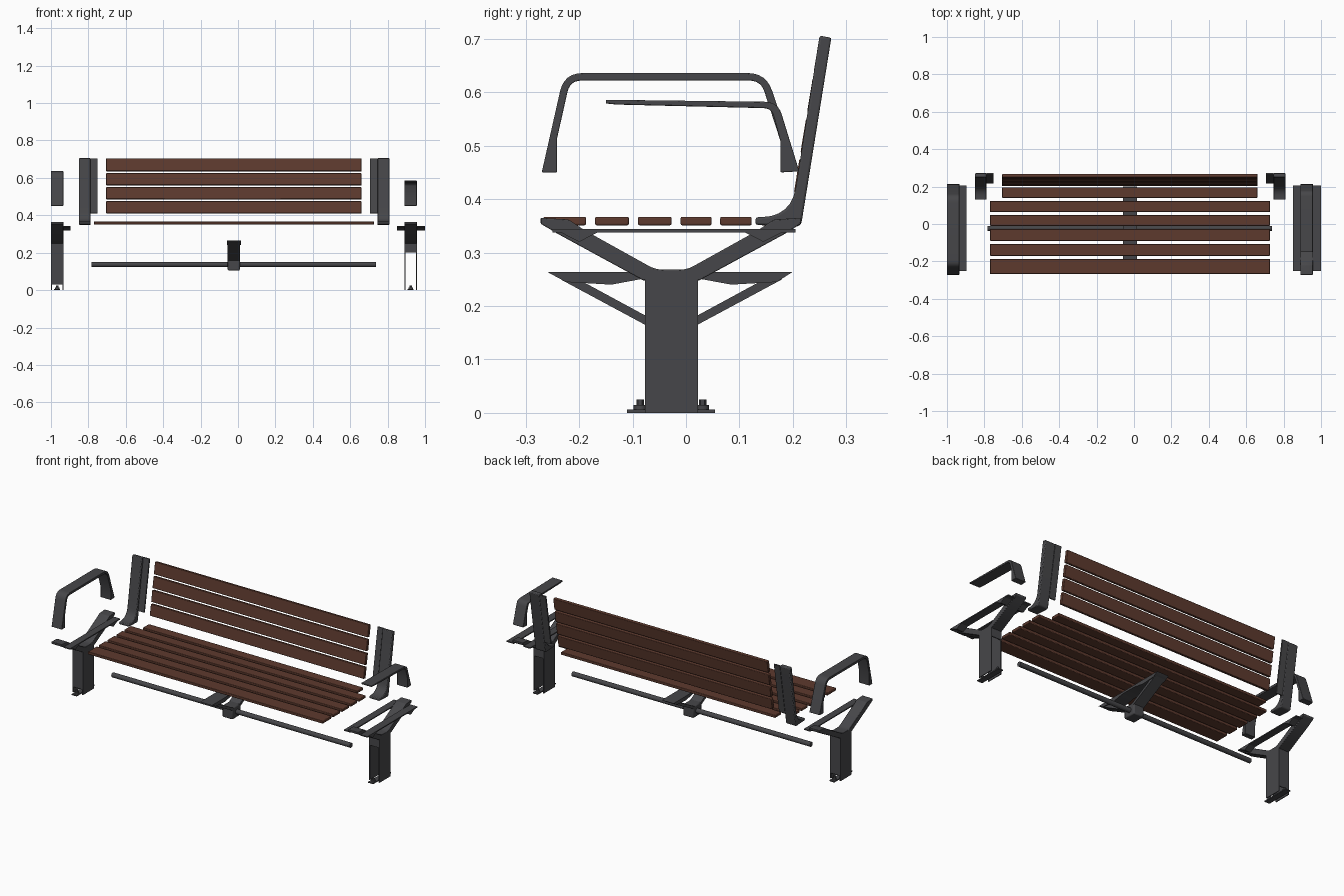
import bpy, bmesh, math
from mathutils import Vector

if "Cube" in bpy.data.objects:
    bpy.data.objects.remove(bpy.data.objects["Cube"])


def material(name, col):
    m = bpy.data.materials.new(name)
    m.diffuse_color = (*col, 1)
    m.use_nodes = True
    m.node_tree.nodes["Principled BSDF"].inputs["Base Color"].default_value = m.diffuse_color
    return m


METAL = material("dark grey metal", (0.062, 0.062, 0.067))
WOOD = material("brown wood", (0.11, 0.042, 0.027))


def finish(name, bm, mat, bevel=0.0):
    bmesh.ops.recalc_face_normals(bm, faces=bm.faces)
    me = bpy.data.meshes.new(name)
    bm.to_mesh(me)
    bm.free()
    me.materials.append(mat)
    ob = bpy.data.objects.new(name, me)
    bpy.context.collection.objects.link(ob)
    if bevel:
        b = ob.modifiers.new("bevel", 'BEVEL')
        b.width = bevel
        b.segments = 2
        b.limit_method = 'ANGLE'
    bpy.ops.object.select_all(action='DESELECT')
    ob.select_set(True)
    bpy.context.view_layer.objects.active = ob
    bpy.ops.object.shade_smooth_by_angle(angle=math.radians(35))
    return ob


def prism(name, pts, x0, x1, mat, bevel=0.0):
    """Side profile of (y, z) points extruded along x."""
    bm = bmesh.new()
    f = bm.faces.new([bm.verts.new((x0, y, z)) for y, z in pts])
    r = bmesh.ops.extrude_face_region(bm, geom=[f])
    for v in r["geom"]:
        if isinstance(v, bmesh.types.BMVert):
            v.co.x = x1
    return finish(name, bm, mat, bevel)


def box(name, x0, x1, y0, y1, z0, z1, mat, bevel=0.0):
    return prism(name, [(y0, z0), (y1, z0), (y1, z1), (y0, z1)], x0, x1, mat, bevel)


def cylinder(name, loc, r, depth, axis, mat, sides=20):
    bm = bmesh.new()
    bmesh.ops.create_cone(bm, cap_ends=True, segments=sides, radius1=r, radius2=r, depth=depth)
    rot = Vector((0, 0, 1)).rotation_difference(Vector(axis)).to_matrix()
    for v in bm.verts:
        v.co = rot @ v.co + Vector(loc)
    return finish(name, bm, mat)


def rounded(pts, radii, n=6):
    """Round selected corners of a polygon with quadratic curves."""
    out = []
    for i, p in enumerate(pts):
        r = radii.get(i, 0)
        p = Vector(p)
        if not r:
            out.append(tuple(p))
            continue
        a, b = Vector(pts[i - 1]), Vector(pts[(i + 1) % len(pts)])
        a = p + (a - p).normalized() * r
        b = p + (b - p).normalized() * r
        for k in range(n + 1):
            t = k / n
            out.append(tuple(a * (1 - t) ** 2 + p * 2 * t * (1 - t) + b * t * t))
    return out


# seat slats: five long ones and a shorter one at the back
for i, (y0, y1) in enumerate([(-0.267, -0.187), (-0.17, -0.107), (-0.09, -0.027),
                              (-0.01, 0.048), (0.064, 0.123), (0.14, 0.196)]):
    x0, x1 = (-0.705, 0.66) if i == 5 else (-0.77, 0.727)
    box(f"seat_slat_{i}", x0, x1, y0, y1, 0.351, 0.367, WOOD, 0.003)

# leaning back slats
SL = 0.164


def lean(z0, z1, front, thick):
    """Profile of a slab leaning with the backrest."""
    a, b = 0.195 + SL * (z0 - 0.37) + front, 0.195 + SL * (z1 - 0.37) + front
    return [(a, z0), (a + thick, z0 - thick * SL), (b + thick, z1 - thick * SL), (b, z1)]


for i, (z0, z1) in enumerate([(0.412, 0.476), (0.487, 0.551), (0.562, 0.626), (0.637, 0.705)]):
    prism(f"back_slat_{i}", lean(z0, z1, 0, 0.018), -0.705, 0.66, WOOD, 0.003)

# back supports with curved feet and inner flanges
post = rounded([(0.13, 0.352), (0.215, 0.348), (0.272, 0.702), (0.25, 0.706),
                (0.197, 0.368), (0.13, 0.366)], {4: 0.055, 1: 0.012})
for side, a, b, c, d in (("left", -0.85, -0.788, -0.788, -0.75),
                         ("right", 0.745, 0.81, 0.705, 0.745)):
    prism(side + "_back_post", post, a, b, METAL, 0.004)
    prism(side + "_back_flange", lean(0.412, 0.703, 0.014, 0.008), c, d, METAL)

# left looped armrest
loop = rounded([(-0.27, 0.45), (-0.228, 0.636), (0.15, 0.636), (0.212, 0.452), (0.177, 0.45),
                (0.177, 0.508), (0.14, 0.622), (-0.217, 0.622), (-0.241, 0.515), (-0.241, 0.45)],
               {1: 0.035, 2: 0.035, 6: 0.022, 7: 0.022})
prism("left_armrest", loop, -1.0, -0.934, METAL, 0.002)

# right open armrest
short = rounded([(-0.15, 0.579), (-0.15, 0.586), (0.172, 0.582), (0.212, 0.452), (0.177, 0.45),
                 (0.177, 0.508), (0.16, 0.57), (-0.13, 0.577)], {2: 0.025, 6: 0.015})
prism("right_armrest", short, 0.89, 0.956, METAL, 0.002)

# v-shaped arms shared by the legs and the centre bracket
V = [(-0.272, 0.354), (-0.24, 0.335), (-0.08, 0.248), (0.025, 0.248), (0.185, 0.335),
     (0.215, 0.354), (0.215, 0.365), (0.165, 0.362), (0.135, 0.342), (0.002, 0.268),
     (-0.057, 0.268), (-0.19, 0.342), (-0.22, 0.362), (-0.272, 0.365)]


def leg(side, x0, x1, flanges, panels):
    c = (x0 + x1) / 2
    prism(side + "_leg_arms", rounded(V, {9: 0.015, 10: 0.015}), x0, x1, METAL, 0.002)
    # hollow column
    for k, x in enumerate((x0, x1 - 0.005)):
        box(f"{side}_leg_wall_{k}", x, x + 0.005, -0.077, 0.022, 0, 0.25, METAL)
    for k, y in enumerate((-0.076, 0.016)):
        box(f"{side}_leg_panel_{k}", x0 + 0.004, x1 - 0.004, y, y + 0.005,
            0.03 if panels else 0.2, 0.25, METAL)
    # foot plate and bolts
    box(side + "_foot_plate", c - 0.016, c + 0.016, -0.11, 0.054, 0, 0.006, METAL)
    for k, y in enumerate((-0.086, 0.031)):
        cylinder(f"{side}_foot_washer_{k}", (c, y, 0.01), 0.012, 0.009, (0, 0, 1), METAL, 16)
        cylinder(f"{side}_foot_bolt_{k}", (c, y, 0.018), 0.007, 0.014, (0, 0, 1), METAL, 6)
    # slat mounting flanges with end gussets
    for k, (a, b) in enumerate(flanges):
        box(f"{side}_flange_{k}", a, b, -0.25, 0.205, 0.338, 0.344, METAL)
        prism(f"{side}_gusset_front_{k}", [(-0.235, 0.338), (-0.2, 0.32), (-0.165, 0.338)], a, b, METAL)
        prism(f"{side}_gusset_back_{k}", [(0.18, 0.338), (0.145, 0.32), (0.11, 0.338)], a, b, METAL)


leg("left", -1.0, -0.934, [(-0.936, -0.895)], True)
leg("right", 0.89, 0.956, [(0.85, 0.892), (0.954, 1.0)], False)

# cross tube and centre bracket
cylinder("cross_tube", (-0.0225, -0.023, 0.137), 0.0135, 1.52, (1, 0, 0), METAL, 24)
box("tube_collar", -0.055, 0.01, -0.065, 0.012, 0.105, 0.172, METAL, 0.006)
prism("bracket_front_strut", [(-0.235, 0.25), (-0.06, 0.156), (-0.05, 0.168), (-0.205, 0.252)],
      -0.055, 0.01, METAL)
prism("bracket_back_strut", [(0.18, 0.25), (0.005, 0.156), (-0.005, 0.168), (0.15, 0.252)],
      -0.055, 0.01, METAL)
prism("bracket_top_bar", [(-0.26, 0.264), (-0.225, 0.245), (-0.14, 0.24), (-0.075, 0.252),
                          (0.02, 0.252), (0.085, 0.24), (0.17, 0.245), (0.2, 0.264)],
      -0.06, 0.015, METAL)
